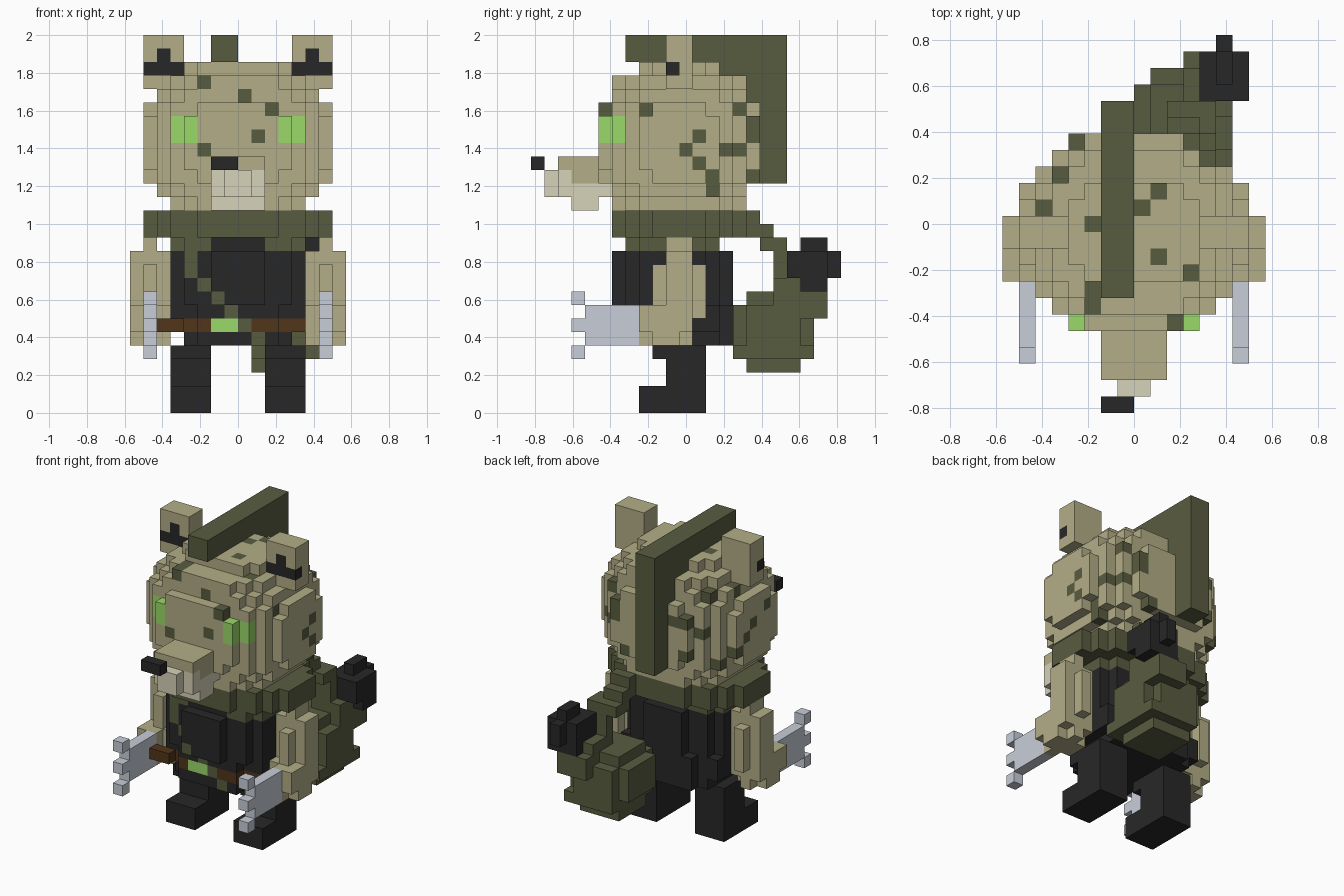
import bpy, bmesh

if "Cube" in bpy.data.objects:
    bpy.data.objects.remove(bpy.data.objects["Cube"], do_unlink=True)

V = 1 / 14          # voxel size
RGB = {
    "khaki": (179, 174, 135), "olive": (89, 92, 64), "charcoal": (39, 39, 40),
    "pale_khaki": (214, 210, 184), "green": (155, 217, 104),
    "brown": (82, 54, 26), "steel": (200, 206, 217),
}


def linear(c):
    c /= 255
    return c / 12.92 if c <= 0.04045 else ((c + 0.055) / 1.055) ** 2.4


MATS = {}
for name, rgb in RGB.items():
    m = bpy.data.materials.new(name)
    m.use_nodes = True
    col = (*[linear(c) for c in rgb], 1)
    m.diffuse_color = col
    m.node_tree.nodes["Principled BSDF"].inputs["Base Color"].default_value = col
    MATS[name] = m

CELLS = {}          # (i, j, k) -> [part, colour]; the first part to claim a cell keeps it


def put(part, colour, cell):
    CELLS.setdefault(cell, [part, colour])


def box(part, colour, x0, x1, y0, y1, z0, z1):
    for i in range(x0, x1):
        for j in range(int(y0 + 0.5), int(y1 + 0.5)):
            for k in range(z0, z1):
                put(part, colour, (i, j, k))


def disc(part, colour, k, rx, ry, cx=0, cy=-0.5, power=2.5):
    """One rounded voxel layer."""
    for i in range(-9, 10):
        for j in range(-12, 13):
            if (abs(i + 0.5 - cx) / rx) ** power + (abs(j - cy) / ry) ** power < 1:
                put(part, colour, (i, j, k))


def paint(part, colour, rule):
    for c, v in CELLS.items():
        if v[0] == part and rule(*c):
            v[1] = colour


def spot(part, colour, axis, sign, a, b):
    """Recolour the outermost voxel of a part along an axis."""
    line = [c for c, v in CELLS.items() if v[0] == part
            and tuple(c[n] for n in range(3) if n != axis) == (a, b)]
    if line:
        CELLS[max(line, key=lambda c: sign * c[axis])][1] = colour


# Head: rounded layers from chin to crown
HEAD = {15: (5.3, 5.1), 16: (6.3, 5.3), 17: (6.7, 5.85), 22: (6.7, 5.85),
        23: (6.4, 5.3), 24: (5.5, 4.9), 25: (4.4, 3.1)}
for k in range(15, 26):
    disc("head", "khaki", k, *HEAD.get(k, (7, 6)))

# Eyes
paint("head", "green", lambda i, j, k: k in (20, 21) and i in (-5, -4, 3, 4) and j <= -5)

# Fur spots: front, sides, top and back
for i, k in ((-3, 24), (0, 23), (2, 22), (1, 20), (-3, 19)):
    spot("head", "olive", 1, -1, i, k)
for j, k in ((-3, 22), (1, 20), (0, 19), (1, 18), (2, 17), (2, 16), (3, 19),
             (4, 19), (4, 22), (5, 21)):
    spot("head", "olive", 0, 1, j, k)
for j, k in ((-2, 21), (1, 19), (2, 18), (0, 20), (4, 20), (3, 17)):
    spot("head", "olive", 0, -1, j, k)
for i, j in ((-6, 1), (-5, 3), (-4, 5), (-3, 0), (0, 1), (1, 2), (1, -2),
             (3, -3), (4, 4), (-3, -4)):
    spot("head", "olive", 2, 1, i, j)
for i, k in ((-4, 18), (3, 20), (2, 17), (-3, 21)):
    spot("head", "olive", 1, 1, i, k)

# Ears with dark fronts
for side, x0 in (("right", -7), ("left", 4)):
    ear = side + "_ear"
    box(ear, "charcoal", x0, x0 + 3, -1.5, -0.5, 25, 26)
    box(ear, "charcoal", x0 + 1, x0 + 2, -1.5, -0.5, 26, 27)
    box(ear, "khaki", x0, x0 + 3, -1.5, 0.5, 24, 28)

# Crest along the top and down the back of the head
box("crest", "olive", -2, 0, -4.5, 7.5, 26, 28)
box("crest", "olive", -2, 0, 0.5, 7.5, 17, 26)

# Snout, jaw and nose
box("snout", "khaki", -2, 2, -9.5, -5.5, 18, 19)
box("snout", "khaki", -2, 2, -8.5, -6.5, 17, 18)
box("snout", "pale_khaki", -2, 2, -9.5, -5.5, 16, 18)
box("snout", "pale_khaki", -1, 1, -10.5, -9.5, 16, 18)
box("snout", "pale_khaki", -2, 2, -8.5, -6.5, 15, 16)
box("nose", "charcoal", -2, 0, -11.5, -10.5, 18, 19)

# Collar
for k in (13, 14):
    disc("collar", "olive", k, 6.9, 5, power=2)

# Torso with collar edge, strap and belt
for k in range(5, 8):
    disc("torso", "charcoal", k, 4.3 if k == 5 else 5.2, 4.2)
for k in range(8, 12):
    disc("torso", "charcoal", k, 5.2, 4.25, cy=-1)
disc("torso", "charcoal", 12, 5.2, 3.7, cy=-1)
paint("torso", "olive", lambda i, j, k: k == 12 and not (-2 <= i < 2 and j < -2))
paint("torso", "brown", lambda i, j, k: k == 6 and j < -1)
for i, k in ((-4, 11), (-4, 10), (-3, 9), (-2, 8), (-1, 7), (0, 6), (1, 5)):
    spot("torso", "olive", 1, -1, i, k)
for i in (-2, -1):
    spot("torso", "green", 1, -1, i, 6)
box("belt_pouch", "brown", -6, -4, -4.5, -3.5, 6, 7)

# Limbs, mirrored left and right
for side, s in (("right", -1), ("left", 1)):
    def limb(part, colour, x0, x1, *rest):
        a, b = sorted((s * x0, s * x1))
        box(f"{side}_{part}", colour, a, b, *rest)
    limb("leg", "charcoal", 2, 5, -1.5, 1.5, 0, 5)
    limb("leg", "charcoal", 2, 5, -2.5, -1.5, 4, 5)
    limb("leg", "charcoal", 2, 5, -3.5, -1.5, 0, 2)
    limb("arm", "khaki", 5, 8, -1.5, 0.5, 6, 12)
    limb("arm", "khaki", 6, 7, -2.5, 1.5, 7, 11)
    limb("arm", "khaki", 6, 7, -1.5, 0.5, 12, 13)
    # Rounded hand
    limb("arm", "khaki", 5, 8, -2.5, -0.5, 5, 8)
    limb("arm", "khaki", 6, 8, -3.5, -2.5, 6, 8)
    limb("arm", "khaki", 6, 7, -3.5, 0.5, 5, 6)
    limb("claws", "steel", 6, 7, -7.5, -3.5, 5, 8)
    for k in (4, 6, 8):
        limb("claws", "steel", 6, 7, -8.5, -7.5, k, k + 1)

# Tail: dark tip, strand from the collar, bushy body
box("tail_tip", "charcoal", 4, 7, 7.5, 10.5, 10, 12)
box("tail_tip", "charcoal", 4, 7, 8.5, 10.5, 9, 10)
box("tail_tip", "charcoal", 5, 6, 10.5, 11.5, 10, 12)
box("tail_tip", "charcoal", 5, 6, 8.5, 10.5, 12, 13)
box("tail", "olive", 2, 4, 4.5, 5.5, 14, 15)
box("tail", "olive", 2, 4, 4.5, 6.5, 13, 14)
box("tail", "olive", 2, 5, 5.5, 7.5, 12, 13)
box("tail", "olive", 3, 5, 6.5, 7.5, 9, 12)
box("tail", "olive", 3, 6, 6.5, 9.5, 7, 10)
box("tail", "olive", 3, 6, 9.5, 10.5, 7, 9)
for k, r, cx in ((3, 2.3, 3), (4, 2.8, 3.5), (5, 3.2, 3), (6, 3.2, 3), (7, 3.2, 3), (8, 2.4, 3)):
    disc("tail", "olive", k, r, max(r, 3.2) if 3 < k < 8 else r, cx=cx, cy=6.5)

# Turn the voxels into one shell per part
SIDES = []
for axis in range(3):
    for sign in (0, 1):
        quad = []
        for a, b in ((0, 0), (1, 0), (1, 1), (0, 1)):
            p = [0, 0, 0]
            p[axis], p[(axis + 1) % 3], p[(axis + 2) % 3] = sign, a, b
            quad.append(tuple(p))
        step = [0, 0, 0]
        step[axis] = 2 * sign - 1
        SIDES.append((step, quad if sign else quad[::-1]))

for part in dict.fromkeys(v[0] for v in CELLS.values()):
    own = {c: v[1] for c, v in CELLS.items() if v[0] == part}
    colours = sorted(set(own.values()))
    bm, verts = bmesh.new(), {}
    for c, colour in own.items():
        for step, quad in SIDES:
            if tuple(n + d for n, d in zip(c, step)) in CELLS:
                continue
            corners = []
            for q in quad:
                key = tuple(n + d for n, d in zip(c, q))
                if key not in verts:
                    verts[key] = bm.verts.new((key[0] * V, (key[1] - 0.5) * V, key[2] * V))
                corners.append(verts[key])
            bm.faces.new(corners).material_index = colours.index(colour)
    mesh = bpy.data.meshes.new(part)
    bm.to_mesh(mesh)
    bm.free()
    for colour in colours:
        mesh.materials.append(MATS[colour])
    bpy.context.collection.objects.link(bpy.data.objects.new(part, mesh))
